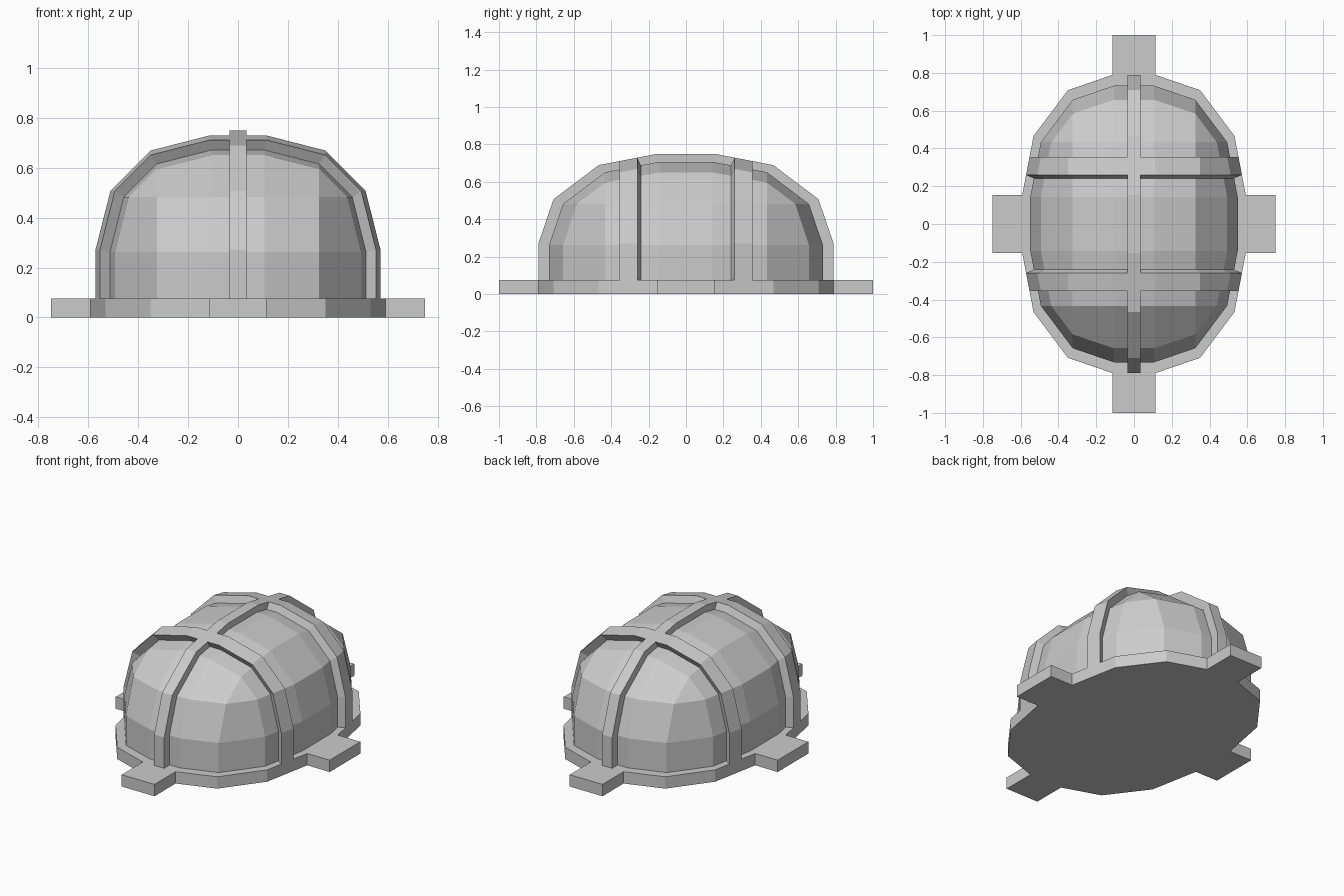
import bpy, bmesh
from itertools import permutations, product
from mathutils import Vector

cube = bpy.data.objects.get("Cube")
if cube:
    bpy.data.objects.remove(cube, do_unlink=True)

RADII = Vector((0.604, 0.805, 0.607))
CENTRE_Z = 0.155
BASE_H = 0.075
RIB_X = 0.035
RIB_IN, RIB_OUT = 0.26, 0.355
SHRINK = 0.928

grey = bpy.data.materials.new("plain grey")
grey.use_nodes = True
colour = (0.6, 0.6, 0.6, 1)
grey.diffuse_color = colour
grey.node_tree.nodes["Principled BSDF"].inputs["Base Color"].default_value = colour

bm = bmesh.new()

# Rounded box dome: hull of a lattice, with its lowest ring dropped to the ground
points = set()
for kind in ((0.19, 0.19, 0.98), (0.19, 0.58, 0.88), (0.58, 0.58, 0.782)):
    for p in permutations(kind):
        for sx, sy in product((-1, 1), repeat=2):
            x, y = sx * p[0] * RADII.x, sy * p[1] * RADII.y
            points.add((x, y, CENTRE_Z + p[2] * RADII.z))
            if p[2] == 0.19:
                points.add((x, y, 0))
for p in sorted(points):
    bm.verts.new(p)
bmesh.ops.convex_hull(bm, input=bm.verts[:])
bmesh.ops.dissolve_limit(bm, angle_limit=0.02, verts=bm.verts[:], edges=bm.edges[:])


def slice_at(axis, offset):
    normal = Vector((0, 0, 0))
    normal[axis] = 1
    bmesh.ops.bisect_plane(bm, geom=bm.verts[:] + bm.edges[:] + bm.faces[:],
                           plane_co=normal * offset, plane_no=normal)


def extrude(faces):
    new = bmesh.ops.extrude_face_region(bm, geom=faces)["geom"]
    old = [f for f in faces if f.is_valid]
    if old:
        bmesh.ops.delete(bm, geom=old, context='FACES')
    return [v for v in new if isinstance(v, bmesh.types.BMVert)]


# Cut lines of the base and the ribs
slice_at(2, BASE_H)
for side in (-1, 1):
    slice_at(0, side * RIB_X)
    slice_at(1, side * RIB_IN)
    slice_at(1, side * RIB_OUT)

# Panels between the ribs, sunk towards the centre
panels = []
for f in bm.faces:
    c = f.calc_center_median()
    on_rib = abs(c.x) < RIB_X or RIB_IN < abs(c.y) < RIB_OUT
    if c.z > BASE_H and not on_rib:
        panels.append(f)
for v in extrude(panels):
    v.co.x *= SHRINK
    v.co.y *= SHRINK
    if v.co.z > BASE_H + 0.001:
        v.co.z = CENTRE_Z + (v.co.z - CENTRE_Z) * SHRINK

# Four flat tabs pulled out of the base wall, all walls chosen before any is moved
bm.normal_update()
tabs = []
for axis, reach in ((0, 0.75), (1, 1.0)):
    for side in (-1, 1):
        wall = [f for f in bm.faces
                if 0.01 < f.calc_center_median().z < BASE_H - 0.01
                and f.normal[axis] * side > 0.99]
        tabs.append((wall, axis, side * reach))
for wall, axis, end in tabs:
    for v in extrude(wall):
        v.co[axis] = end

bmesh.ops.recalc_face_normals(bm, faces=bm.faces[:])
mesh = bpy.data.meshes.new("ribbed_dome")
bm.to_mesh(mesh)
bm.free()
mesh.materials.append(grey)
dome = bpy.data.objects.new("ribbed_dome", mesh)
bpy.context.collection.objects.link(dome)
